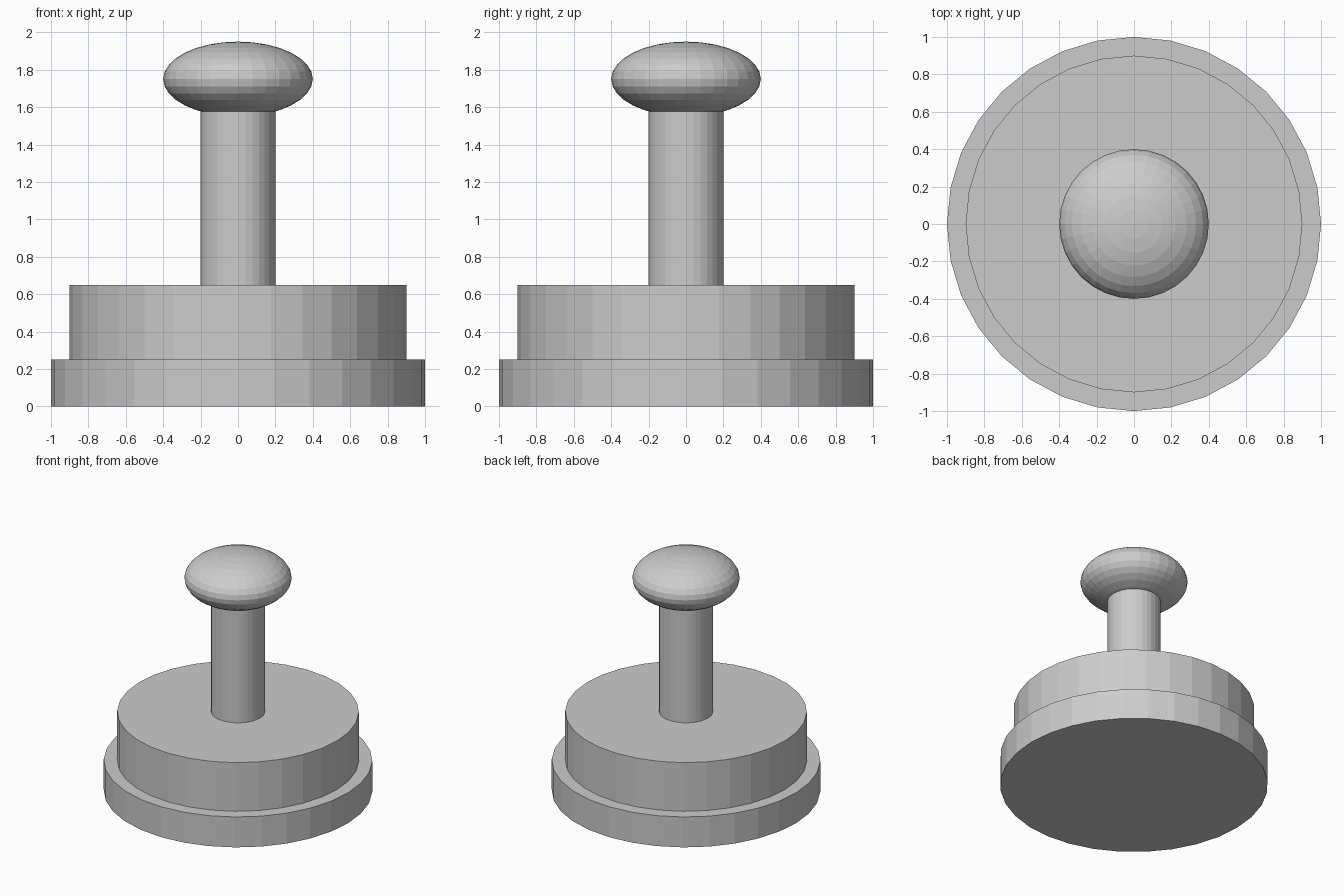
import bpy

if "Cube" in bpy.data.objects:
    bpy.data.objects.remove(bpy.data.objects["Cube"])

SIDES = 32


def cylinder(name, radius, bottom, top):
    bpy.ops.mesh.primitive_cylinder_add(
        vertices=SIDES, radius=radius, depth=top - bottom,
        location=(0, 0, (bottom + top) / 2))
    bpy.context.object.name = name


# Stepped round base
cylinder("base_plate", 1.0, 0.0, 0.25)
cylinder("upper_disc", 0.9, 0.25, 0.65)

# Handle shaft, ending inside the knob
cylinder("handle_shaft", 0.2, 0.65, 1.65)

# Flattened knob
bpy.ops.mesh.primitive_uv_sphere_add(
    segments=SIDES, ring_count=16, radius=0.4, location=(0, 0, 1.75))
knob = bpy.context.object
knob.name = "handle_knob"
knob.scale.z = 0.5
bpy.ops.object.transform_apply(location=False, rotation=False, scale=True)
